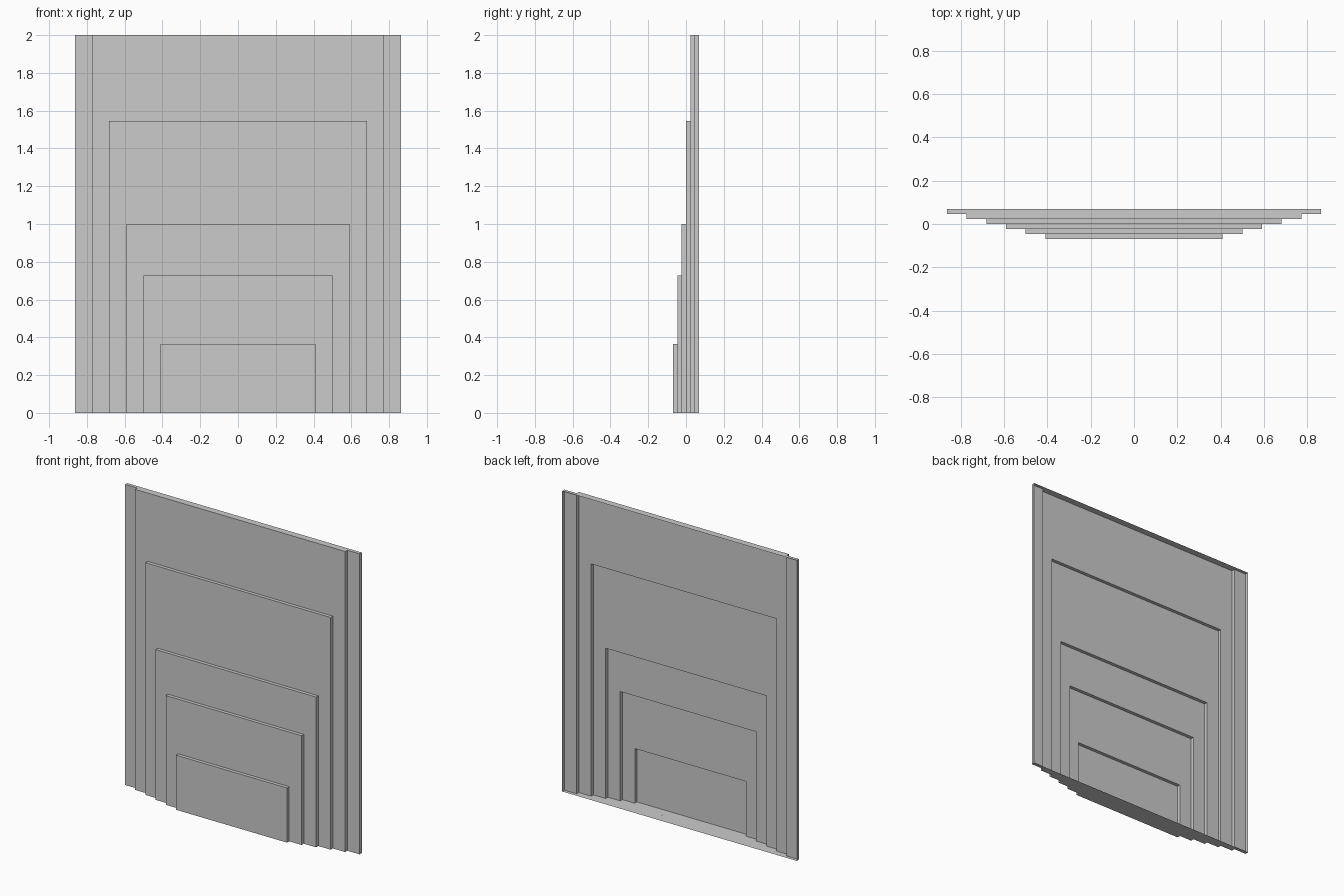
import bpy, bmesh

if "Cube" in bpy.data.objects:
    bpy.data.objects.remove(bpy.data.objects["Cube"])

U = 1 / 11                # module of the stepped panel
STEP = 0.25 * U           # depth of each layer
# (half width, height) of each layer, back to front
LAYERS = [(9.5, 22), (8.5, 22), (7.5, 17), (6.5, 11), (5.5, 8), (4.5, 4)]

bm = bmesh.new()


def arch(half, height, y):
    """Upside-down U outline of a layer at depth y."""
    pts = [(-half, 0), (-half, height), (half, height), (half, 0)]
    return [bm.verts.new((x * U, y, z * U)) for x, z in pts]


# Back and front outlines of every layer
outlines = []
for i, (half, height) in enumerate(LAYERS):
    y = 3 * STEP - i * STEP
    outlines.append(arch(half, height, y))
    outlines.append(arch(half, height, y - STEP))

# Stepped shell: side walls, tops and front ledges (open at the back)
for a, b in zip(outlines, outlines[1:]):
    for i in range(3):
        face = (a[i], a[i + 1], b[i + 1], b[i])
        flat = len({round(v.co.z, 5) for v in face}) == 1
        if flat and len({round(v.co.y, 5) for v in face}) == 1:
            continue      # equal heights leave no ledge
        bm.faces.new(face)

# Front panel
bm.faces.new(outlines[-1])

# Bottom strips, one per layer
for a, b in zip(outlines[::2], outlines[1::2]):
    bm.faces.new((a[0], b[0], b[3], a[3]))

bmesh.ops.recalc_face_normals(bm, faces=bm.faces)
front = max(bm.faces, key=lambda f: -f.calc_center_median().y)
if front.normal.y > 0:
    bmesh.ops.reverse_faces(bm, faces=bm.faces)

mesh = bpy.data.meshes.new("stepped_panel")
bm.to_mesh(mesh)
bm.free()
panel = bpy.data.objects.new("stepped_panel", mesh)
bpy.context.collection.objects.link(panel)
